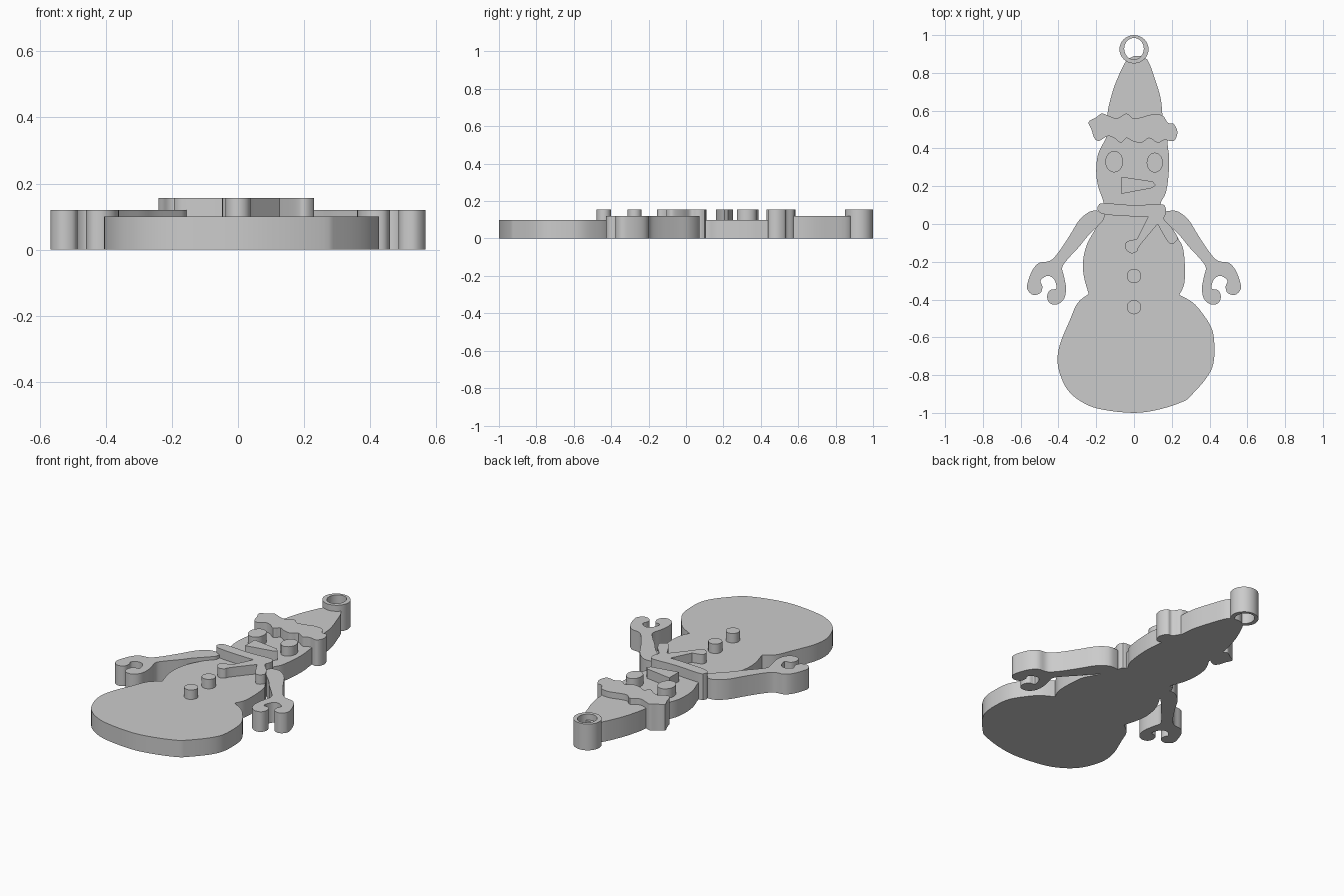
import bpy
import bmesh
import math
from mathutils import Vector

UNIT = 0.01          # outlines are written in hundredths
BODY_TOP = 0.10
LIMB_TOP = 0.12
RAISED_TOP = 0.156

cube = bpy.data.objects.get("Cube")
if cube:
    bpy.data.objects.remove(cube, do_unlink=True)

grey = bpy.data.materials.new("plain_grey")
grey.use_nodes = True
grey.diffuse_color = (0.6, 0.6, 0.6, 1)
grey.node_tree.nodes["Principled BSDF"].inputs["Base Color"].default_value = grey.diffuse_color


def smooth_loop(points, steps=4):
    """Closed spline through the points; a repeated point makes a corner."""
    pts = [Vector(p) for p in points]
    count = len(pts)
    result = []
    for i in range(count):
        before, start, end, after = (pts[(i + k) % count] for k in (-1, 0, 1, 2))
        if (end - start).length < UNIT:
            continue
        for s in range(steps):
            t = s / steps
            result.append(0.5 * (2 * start + (end - before) * t
                          + (2 * before - 5 * start + 4 * end - after) * t ** 2
                          + (3 * start - before - 3 * end + after) * t ** 3))
    return result


def ellipse(cx, cy, rx, ry, sides=32):
    angles = [math.tau * i / sides for i in range(sides)]
    return [Vector((cx + rx * math.cos(a), cy + ry * math.sin(a))) for a in angles]


def finish(name, bm):
    bmesh.ops.recalc_face_normals(bm, faces=bm.faces)
    mesh = bpy.data.meshes.new(name)
    bm.to_mesh(mesh)
    bm.free()
    mesh.materials.append(grey)
    obj = bpy.data.objects.new(name, mesh)
    bpy.context.collection.objects.link(obj)
    bpy.ops.object.select_all(action='DESELECT')
    obj.select_set(True)
    bpy.context.view_layer.objects.active = obj
    bpy.ops.object.shade_smooth_by_angle(angle=math.radians(35))
    return obj


def slab(name, outline, top, bottom=0.0):
    """Extrude a flat outline upward."""
    bm = bmesh.new()
    face = bm.faces.new([bm.verts.new((p[0] * UNIT, p[1] * UNIT, bottom)) for p in outline])
    new = bmesh.ops.extrude_face_region(bm, geom=[face], use_keep_orig=True)["geom"]
    moved = [g for g in new if isinstance(g, bmesh.types.BMVert)]
    bmesh.ops.translate(bm, verts=moved, vec=(0, 0, top - bottom))
    return finish(name, bm)


def tube(name, outer, inner, top):
    """Upright band between two loops with equal point counts."""
    bm = bmesh.new()
    section = ((outer, 0), (outer, top), (inner, top), (inner, 0))
    rings = [[bm.verts.new((p.x * UNIT, p.y * UNIT, z)) for p in loop] for loop, z in section]
    count = len(outer)
    for r, ring in enumerate(rings):
        following = rings[(r + 1) % len(rings)]
        for i in range(count):
            j = (i + 1) % count
            bm.faces.new((ring[i], ring[j], following[j], following[i]))
    return finish(name, bm)


# Body: head, torso and wide base in one silhouette
body = [(-12, 50), (-15, 45), (-19, 37), (-20, 28), (-19, 20), (-16, 11), (-16, 4),
        (-20, -2), (-25, -11), (-27, -20), (-26.5, -28), (-24, -37), (-24, -37),
        (-30, -42), (-34, -51), (-39, -63), (-40.5, -72), (-39, -80), (-35, -88),
        (-28, -94), (-18, -98), (0, -100), (14, -98), (26, -94), (30, -91),
        (38, -82), (42, -74), (42.5, -63), (41, -55), (36, -47), (31, -41.5),
        (24, -37.5), (24, -37.5), (26.5, -32), (27, -24), (26, -13), (23, -7),
        (18, 2), (14, 10), (17, 17), (18.5, 29), (18, 40), (14, 50)]
slab("body", smooth_loop(body), BODY_TOP)

# Arms with hooked hands, mirrored
arm = [(16, 6), (19, 7), (23.5, 6.5), (29, 2), (34, -6), (40, -15), (44.5, -19.5),
       (50, -20.5), (53.5, -24), (56, -30), (56.5, -34.5), (53.5, -37.5), (49.5, -36.5),
       (48.5, -33), (49.5, -30), (46, -27.5), (42.5, -29), (41, -34), (44.5, -35),
       (46, -38.5), (44.5, -42), (40.5, -42.5), (37, -39.5), (36, -34), (37, -28),
       (38, -23), (35, -18.5), (29, -12), (25, -7), (19, -1), (16, 2.5)]
for side, sign in (("left", 1), ("right", -1)):
    slab(side + "_arm", [(sign * p.x, p.y) for p in smooth_loop(arm)], LIMB_TOP)

# Hat cone and its wavy brim
hat = [(-14, 50), (-14, 50), (-14, 58), (-13, 64), (-10, 74), (-5, 85), (-2, 88),
       (2, 89), (7, 87), (11, 77), (14, 67), (15, 58), (15, 50), (15, 50)]
slab("hat", smooth_loop(hat), LIMB_TOP)

brim = [(-24, 54), (-22.5, 50), (-21, 45.5), (-18.5, 44), (-14, 46.5), (-10.5, 45.5),
        (-7, 43), (-4, 45.5), (-1, 44), (4, 43), (8, 45.5), (12.5, 43), (16, 44.5),
        (21, 44), (23, 48.5), (21, 53), (18, 53.5), (15, 57.5), (9.5, 58), (4, 56.5),
        (-0.5, 56), (-4, 58.5), (-9, 56), (-14, 57.5), (-17, 58.5), (-20, 56.5)]
slab("hat_brim", smooth_loop(brim), RAISED_TOP)

# Hanging ring
tube("hanging_ring", ellipse(0, 92.5, 7.7, 7.5), ellipse(0, 92.8, 5.2, 5.7), RAISED_TOP)

# Scarf with two hanging tails
scarf = [(-16, 11), (0, 10), (14, 10.5), (16.5, 9), (17, 6), (16, 2.5), (20, -2),
         (23, -7), (22, -9.5), (19.5, -10.5), (17, -8), (12.5, 0), (12.5, 0),
         (3, -11.5), (1.5, -14.5), (-1.5, -15.5), (-4.5, -13), (-4, -9.5),
         (1.5, -8), (1.5, -8), (7.5, 4), (7.5, 4), (0, 4), (-15, 5), (-19, 7), (-19, 9.5)]
slab("scarf", smooth_loop(scarf), RAISED_TOP)

# Face and buttons, seated slightly into the body
SEAT = BODY_TOP - UNIT
slab("right_eye", ellipse(-10.5, 33, 4.7, 5.7, 20), RAISED_TOP, SEAT)
slab("left_eye", ellipse(11, 32.5, 4.3, 5.3, 20), RAISED_TOP, SEAT)
slab("nose", [(-6.5, 25), (10, 22.5), (11.5, 20.5), (9.5, 19), (-6.5, 16)], RAISED_TOP, SEAT)
for name, y in (("upper_button", -27.5), ("lower_button", -44)):
    slab(name, ellipse(0, y, 3.8, 3.8, 24), RAISED_TOP, SEAT)
